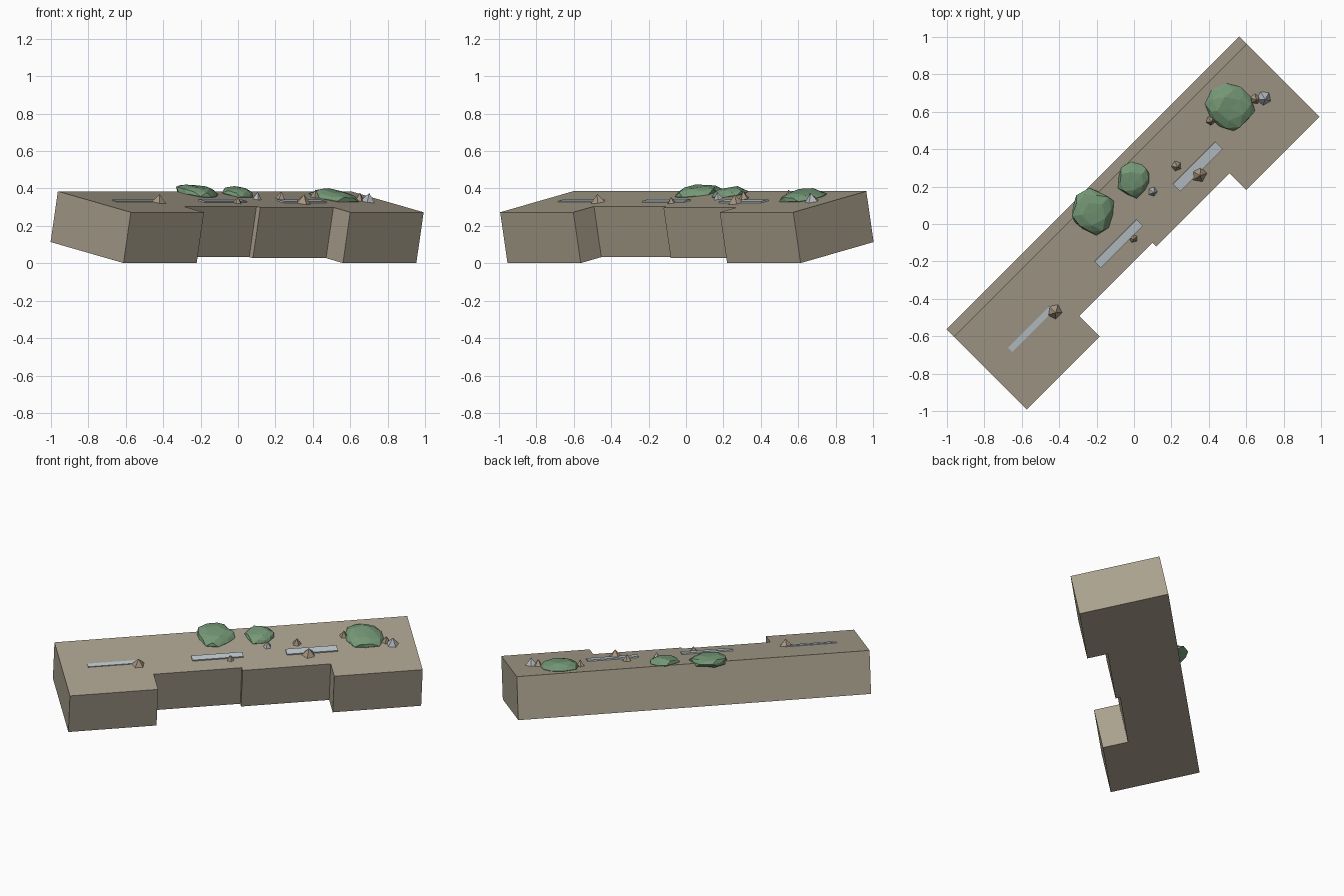
import bpy, bmesh, math, random
from mathutils import Matrix, Vector

if "Cube" in bpy.data.objects:
    bpy.data.objects.remove(bpy.data.objects["Cube"])

random.seed(5)
TILT = math.radians(11.5)
H = math.sqrt(0.5)
HALF = 1.107            # half length of the slab
SEG = 0.553             # length of one of its four sections
V0, Z0 = -0.255, 0.385  # back top edge: offset across and height

# Local frame: u along the slab, w up the sloped top to the back, n normal to the top
c, s = math.cos(TILT), math.sin(TILT)
U = Vector((H, H, 0))
N = Vector((H * s, -H * s, c))
W = Vector((H * c, -H * c, -s))
O = Vector((V0 * H, -V0 * H, Z0))
FRAME = Matrix(((U.x, -W.x, N.x, O.x), (U.y, -W.y, N.y, O.y),
                (U.z, -W.z, N.z, O.z), (0, 0, 0, 1)))


def material(name, rgb):
    m = bpy.data.materials.new(name)
    lin = [((v / 255 + 0.055) / 1.055) ** 2.4 for v in rgb]
    m.diffuse_color = (*lin, 1)
    m.use_nodes = True
    m.node_tree.nodes["Principled BSDF"].inputs["Base Color"].default_value = m.diffuse_color
    return m


STONE = material("warm stone", (170, 161, 142))
GREEN = material("leaf green", (117, 152, 118))
PALE = material("pale blue grey", (190, 201, 206))
TAN = material("tan rock", (166, 148, 128))
GREY = material("grey rock", (178, 182, 187))


def spot(x, y):
    """Local position on the sloped top for a place seen from above."""
    return (x + y) * H, -((x - y) * H - V0) / c


def finish(name, bm, mat):
    bmesh.ops.recalc_face_normals(bm, faces=bm.faces)
    me = bpy.data.meshes.new(name)
    bm.to_mesh(me)
    bm.free()
    me.materials.append(mat)
    ob = bpy.data.objects.new(name, me)
    ob.matrix_world = FRAME
    bpy.context.collection.objects.link(ob)
    return ob


# Tilted slab: stepped outline extruded down
depths = [0.563, 0.404, 0.433, 0.563]
outline = [(HALF, 0), (-HALF, 0)]
for i, d in enumerate(depths):
    a = -HALF + i * SEG
    b = HALF if i == 3 else a + SEG
    outline += [(a, -d), (b, -d)]
bm = bmesh.new()
face = bm.faces.new([bm.verts.new((u, w, 0)) for u, w in outline])
ext = bmesh.ops.extrude_face_region(bm, geom=[face])
bmesh.ops.translate(bm, vec=(0, 0, -0.277),
                    verts=[g for g in ext["geom"] if isinstance(g, bmesh.types.BMVert)])
# The extrusion may drop or keep the first face: make sure the top is closed
bmesh.ops.holes_fill(bm, edges=[e for e in bm.edges if e.is_boundary], sides=0)
finish("slab", bm, STONE)

# Thin pale strips lying along the top
for i, (x, y, length, width, high) in enumerate([
        (-0.55, -0.56, 0.32, 0.032, 0.006),
        (-0.083, -0.105, 0.32, 0.048, 0.009),
        (0.34, 0.308, 0.32, 0.055, 0.009)]):
    u, w = spot(x, y)
    bm = bmesh.new()
    bmesh.ops.create_cube(bm, size=1)
    bmesh.ops.scale(bm, vec=(length, width, high), verts=bm.verts)
    bmesh.ops.translate(bm, vec=(u, w, high / 2 - 0.001), verts=bm.verts)
    finish(f"strip_{i + 1}", bm, PALE)

# Five-sided pointed rocks
for i, (x, y, r, high, mat) in enumerate([
        (-0.425, -0.468, 0.044, 0.046, TAN), (-0.003, -0.077, 0.026, 0.036, TAN),
        (0.10, 0.173, 0.028, 0.042, GREY), (0.227, 0.31, 0.03, 0.045, TAN),
        (0.347, 0.265, 0.046, 0.05, TAN), (0.695, 0.673, 0.042, 0.05, GREY),
        (0.647, 0.668, 0.03, 0.045, TAN), (0.41, 0.553, 0.028, 0.045, TAN)]):
    u, w = spot(x, y)
    bm = bmesh.new()
    bmesh.ops.create_cone(bm, cap_ends=True, segments=5, radius1=r, radius2=0, depth=high)
    bmesh.ops.remove_doubles(bm, verts=bm.verts, dist=1e-5)
    bmesh.ops.rotate(bm, verts=bm.verts, matrix=Matrix.Rotation(i * 0.7, 3, 'Z'))
    bmesh.ops.translate(bm, vec=(u, w, high / 2 - 0.003), verts=bm.verts)
    finish(f"rock_{i + 1}", bm, mat)

# Flattened, lumpy faceted bushes
for i, (x, y, r, high) in enumerate([
        (-0.22, 0.065, 0.122, 0.04), (0.0, 0.235, 0.094, 0.037), (0.512, 0.622, 0.131, 0.041)]):
    u, w = spot(x, y)
    bm = bmesh.new()
    bmesh.ops.create_icosphere(bm, subdivisions=2, radius=1)
    for v in bm.verts:
        v.co *= random.uniform(0.86, 1.08)
    bmesh.ops.scale(bm, vec=(r, r, high), verts=bm.verts)
    bmesh.ops.translate(bm, vec=(u, w, 0.003), verts=bm.verts)
    finish(f"bush_{i + 1}", bm, GREEN)
